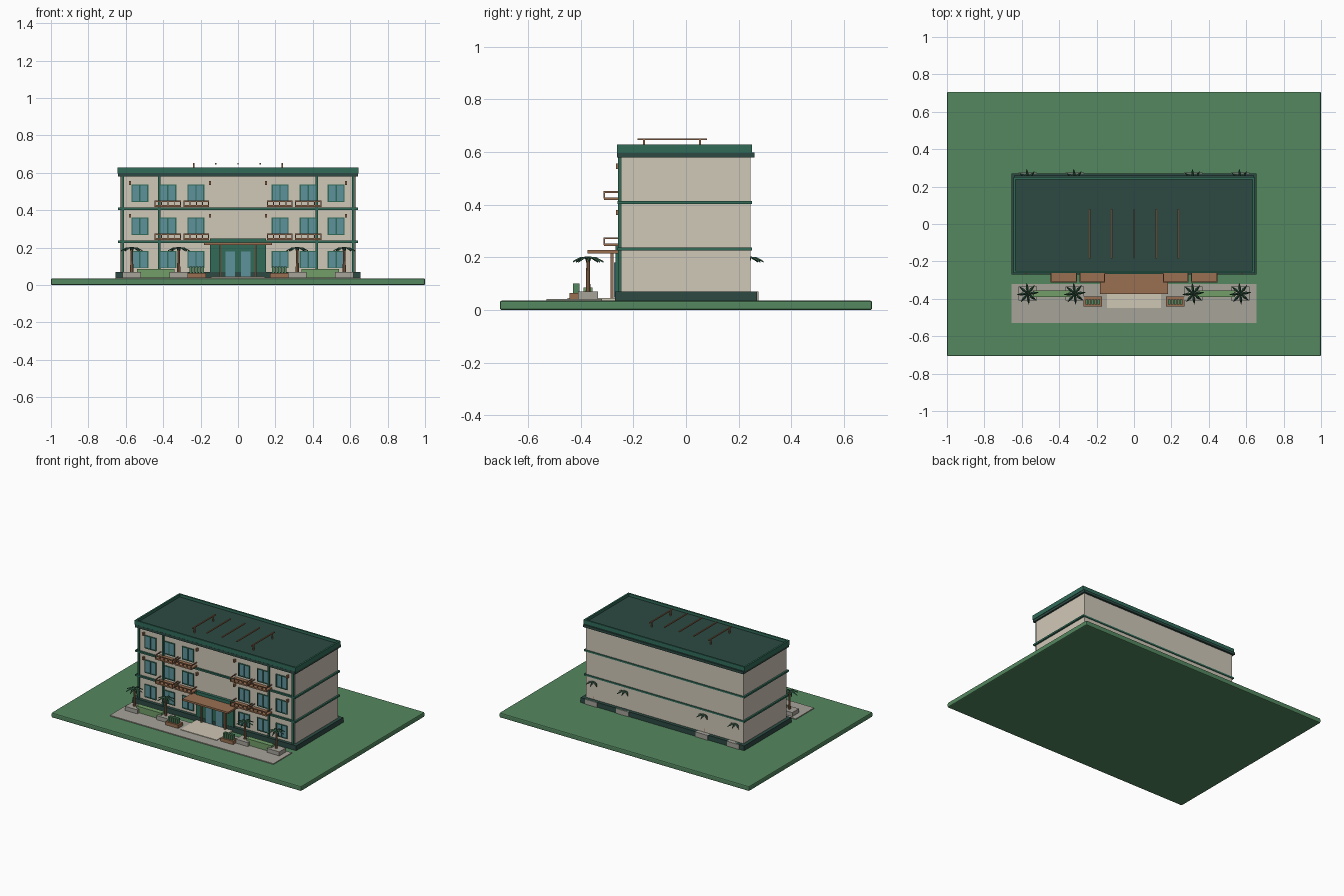
import bpy, bmesh, math
from mathutils import Matrix, Vector

if "Cube" in bpy.data.objects:
    bpy.data.objects.remove(bpy.data.objects["Cube"])


def material(name, hex_code):
    m = bpy.data.materials.new(name)
    c = [int(hex_code[i:i + 2], 16) / 255 for i in (0, 2, 4)]
    m.diffuse_color = [((v + 0.055) / 1.055) ** 2.4 if v > 0.04 else v / 12.92 for v in c] + [1]
    m.use_nodes = True
    m.node_tree.nodes["Principled BSDF"].inputs["Base Color"].default_value = m.diffuse_color
    return m


GRASS = material("grass green", "53875F")
DARK = material("dark green", "2D4A42")
TEAL = material("trim green", "316B59")
WALL = material("cream wall", "D0C8B8")
WOOD = material("brown wood", "9A7052")
GLASS = material("blue glass", "5F929C")
STONE = material("grey paving", "A6A399")
HEDGE = material("light hedge", "739E68")
PATH = material("pale path", "CFC7B5")
LEAF = material("palm leaf", "2F5540")


def finish(name, bm, mat):
    me = bpy.data.meshes.new(name)
    bmesh.ops.recalc_face_normals(bm, faces=bm.faces)
    bm.to_mesh(me)
    bm.free()
    me.materials.append(mat)
    ob = bpy.data.objects.new(name, me)
    bpy.context.collection.objects.link(ob)
    return ob


def boxes(name, mat, *spans):
    """One object of boxes, each given as x0, x1, y0, y1, z0, z1."""
    bm = bmesh.new()
    for x0, x1, y0, y1, z0, z1 in spans:
        mx = Matrix.Translation(((x0 + x1) / 2, (y0 + y1) / 2, (z0 + z1) / 2))
        bmesh.ops.create_cube(bm, size=1, matrix=mx @ Matrix.Diagonal((x1 - x0, y1 - y0, z1 - z0, 1)))
    return finish(name, bm, mat)


def mid(x, w, *rest):
    return (x - w / 2, x + w / 2, *rest)


# Ground, paving and path
ground = boxes("lawn", GRASS, (-1, 1, -0.707, 0.707, 0, 0.035))
bevel = ground.modifiers.new("soft edge", 'BEVEL')
bevel.width = 0.007
bevel.segments = 2
boxes("paving", STONE, (-0.655, 0.655, -0.53, -0.32, 0.03, 0.041))
boxes("entrance_path", PATH, (-0.145, 0.145, -0.45, -0.265, 0.03, 0.045))

# Main block with plinth and floor bands
boxes("plinth", DARK, (-0.655, 0.655, -0.27, 0.27, 0.03, 0.07))
boxes("main_walls", WALL, (-0.63, 0.63, -0.247, 0.245, 0.06, 0.585))
boxes("floor_bands", TEAL, *[(-0.642, 0.642, -0.26, 0.25, z - 0.006, z + 0.006) for z in (0.232, 0.408)])
boxes("wall_piers", TEAL, *[mid(x, 0.014, -0.258, -0.24, 0.07, 0.58) for x in (-0.617, -0.422, 0.422, 0.617)])

# Roof slab, parapet and pergola
boxes("roof_slab", DARK, (-0.642, 0.642, -0.263, 0.26, 0.58, 0.598),
      (-0.635, 0.635, -0.25, 0.245, 0.59, 0.61))
boxes("parapet", TEAL,
      (-0.645, 0.645, -0.262, -0.25, 0.597, 0.629), (-0.645, 0.645, 0.238, 0.25, 0.597, 0.629),
      (-0.645, -0.633, -0.25, 0.238, 0.597, 0.629), (0.633, 0.645, -0.25, 0.238, 0.597, 0.629))
boxes("pergola_beams", WOOD, *[mid(x, 0.008, -0.185, 0.08, 0.645, 0.652) for x in (-0.236, -0.118, 0, 0.118, 0.236)])
boxes("pergola_posts", WOOD, *[mid(x, 0.008, y - 0.004, y + 0.004, 0.605, 0.648)
                               for x in (-0.236, 0.236) for y in (-0.16, 0.053)])

# Windows: frame plate, two panes and side bars
for row, z in enumerate((0.09, 0.267, 0.444)):
    frames, panes = [], []
    for x in (-0.525, -0.375, -0.225, 0.225, 0.375, 0.525):
        frames += [mid(x + s * 0.042, 0.007, -0.255, -0.245, z, z + 0.092) for s in (-1, 0, 1)]
        frames += [mid(x, 0.091, -0.255, -0.245, h, h + 0.005) for h in (z, z + 0.088)]
        panes += [mid(x, 0.084, -0.251, -0.245, z, z + 0.09)]
    boxes(f"window_frames_{row}", TEAL, *frames)
    boxes(f"window_panes_{row}", GLASS, *panes)

# Balconies with open rails, and wall lamps, on the upper floors
for floor, z in enumerate((0.247, 0.423)):
    slabs, rails = [], []
    for x, w in ((-0.375, 0.142), (-0.223, 0.136), (0.223, 0.136), (0.375, 0.142)):
        a, b = x - w / 2, x + w / 2
        slabs += [(a, b, -0.312, -0.245, z - 0.005, z + 0.005)]
        rails += [(a, b, -0.314, -0.308, z + 0.022, z + 0.028)]
        for s in (a, b - 0.005):
            rails += [(s, s + 0.005, -0.312, -0.245, z + 0.022, z + 0.028)]
        rails += [mid(a + 0.003 + (w - 0.006) * i / 4, 0.005, -0.313, -0.308, z, z + 0.025) for i in range(5)]
    boxes(f"balcony_floors_{floor}", WOOD, *slabs)
    boxes(f"balcony_rails_{floor}", WOOD, *rails)
    boxes(f"wall_lamps_{floor}", WOOD, *[mid(x, 0.01, -0.266, -0.245, z + 0.113, z + 0.133)
                                         for x in (-0.577, -0.15, 0.15, 0.577)])

# Entrance
boxes("entrance_surround", TEAL, (-0.15, 0.15, -0.268, -0.24, 0.045, 0.25))
boxes("entrance_doors", GLASS, *[mid(x, 0.05, -0.273, -0.26, 0.047, 0.18) for x in (-0.042, 0.042)])
boxes("entrance_canopy", WOOD, (-0.183, 0.183, -0.375, -0.255, 0.214, 0.227))
boxes("canopy_posts", WOOD, *[mid(x, 0.01, -0.286, -0.276, 0.045, 0.216) for x in (-0.095, 0.095)])

# Planting beds and low wooden planters
for side, s in (("left", -1), ("right", 1)):
    boxes(f"hedge_{side}", HEDGE, mid(s * 0.44, 0.2, -0.39, -0.355, 0.04, 0.086))
    boxes(f"planter_box_{side}", WOOD, mid(s * 0.22, 0.1, -0.442, -0.388, 0.04, 0.065))
    boxes(f"planter_shrub_{side}", GRASS, *[mid(s * 0.22 + i * 0.016, 0.013, -0.43, -0.405, 0.06, 0.1)
                                            for i in (-2, -1, 0, 1, 2)])


def palm(tag, x, y):
    boxes(f"palm_planter_{tag}", STONE, mid(x, 0.098, y - 0.038, y + 0.038, 0.035, 0.07))
    bm = bmesh.new()
    bmesh.ops.create_cone(bm, cap_ends=True, segments=8, radius1=0.009, radius2=0.006, depth=0.135,
                          matrix=Matrix.Translation((x, y, 0.1325)))
    finish(f"palm_trunk_{tag}", bm, WOOD)
    # Eight drooping fronds, each a folded diamond with a little thickness
    bm = bmesh.new()
    profile = ((0, 0.003, 0.2), (0.03, 0.008, 0.198), (0.058, 0.001, 0.183))
    for i in range(8):
        turn = Matrix.Rotation(i * math.pi / 4 + 0.1, 4, 'Z')
        rings = []
        for r, w, z in profile:
            pts = ((r, -w, z - 0.003), (r, 0, z + 0.003), (r, w, z - 0.003), (r, 0, z - 0.002))
            rings.append([bm.verts.new(turn @ Vector(p) + Vector((x, y, 0))) for p in pts])
        for a, b in zip(rings, rings[1:]):
            for k in range(4):
                bm.faces.new((a[k], a[(k + 1) % 4], b[(k + 1) % 4], b[k]))
        bm.faces.new(rings[0])
        bm.faces.new(rings[-1])
    finish(f"palm_fronds_{tag}", bm, LEAF)


for row, y in (("front", -0.372), ("back", 0.237)):
    for i, x in enumerate((-0.568, -0.317, 0.317, 0.568)):
        palm(f"{row}_{i}", x, y)
